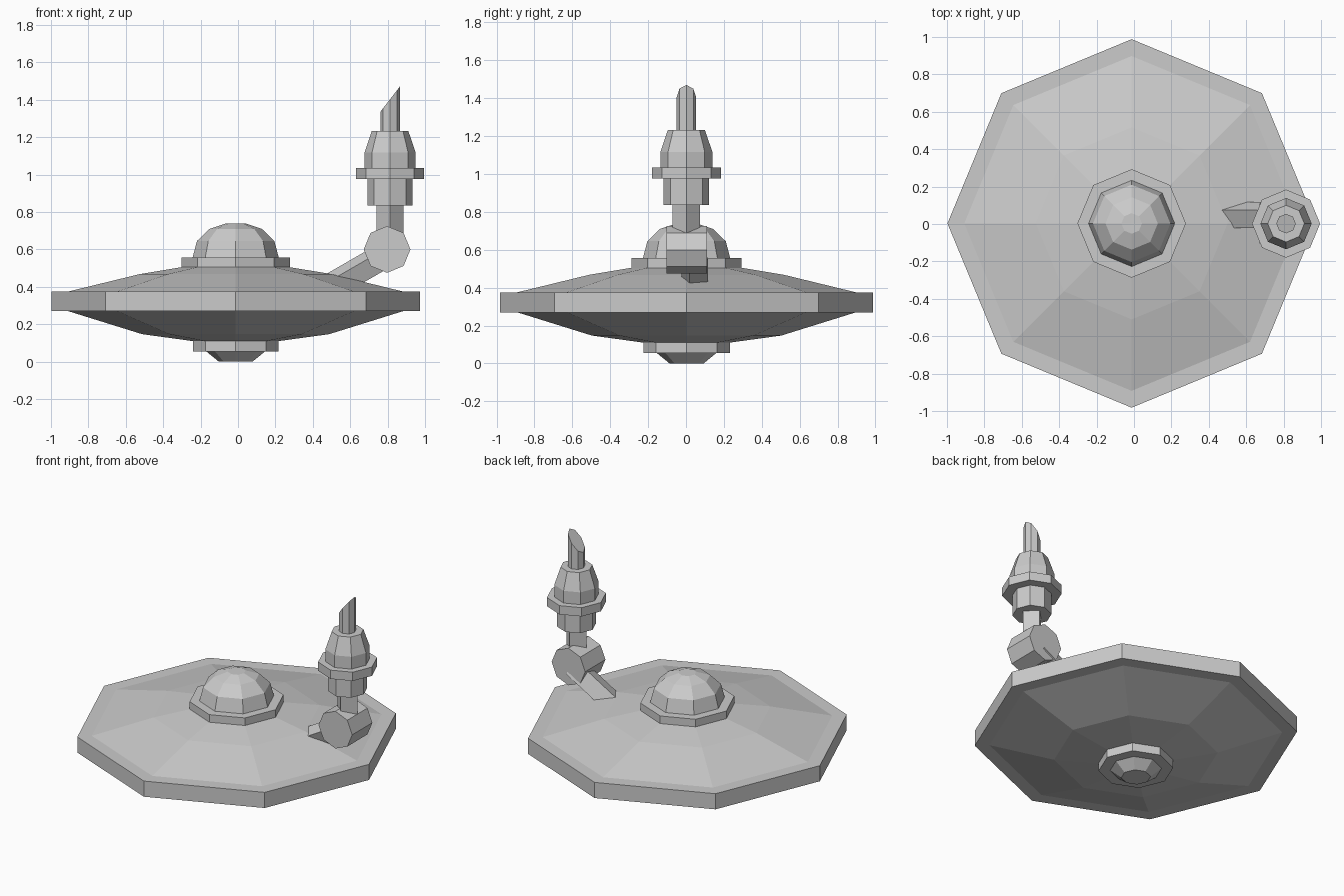
import bpy, bmesh
from math import cos, sin, pi, radians
from mathutils import Matrix, Vector

if "Cube" in bpy.data.objects:
    bpy.data.objects.remove(bpy.data.objects["Cube"])


def lathe(name, profile, sides=8, matrix=Matrix(), turn=0.0):
    """Closed flat-shaded solid from (radius, height) rings, bottom to top."""
    bm = bmesh.new()
    rings = [[bm.verts.new((r * cos(turn + 2 * pi * i / sides),
                            r * sin(turn + 2 * pi * i / sides), z))
              for i in range(sides)] for r, z in profile]
    for low, high in zip(rings, rings[1:]):
        for i in range(sides):
            j = (i + 1) % sides
            bm.faces.new((low[i], low[j], high[j], high[i]))
    bm.faces.new(rings[0][::-1])
    bm.faces.new(rings[-1])
    bm.transform(matrix)
    bmesh.ops.recalc_face_normals(bm, faces=bm.faces)
    mesh = bpy.data.meshes.new(name)
    bm.to_mesh(mesh)
    bm.free()
    obj = bpy.data.objects.new(name, mesh)
    bpy.context.collection.objects.link(obj)
    return obj


# Saucer body and the parts on its centre line
body = Matrix.Translation((-0.0125, 0.003, 0))
lathe("saucer_hull", [(0.23, 0.11), (0.50, 0.147), (0.895, 0.27), (0.985, 0.27),
                      (0.985, 0.375), (0.895, 0.375), (0.513, 0.468), (0.29, 0.505)],
      matrix=body)
lathe("dome_collar", [(0.29, 0.50), (0.29, 0.556)], matrix=body)
lathe("dome", [(0.232, 0.55), (0.207, 0.645), (0.14, 0.71), (0.055, 0.738)], matrix=body)
lathe("belly_collar", [(0.228, 0.055), (0.228, 0.115)], matrix=body)
lathe("belly_nozzle", [(0.09, 0.0), (0.16, 0.057)], matrix=body)

# Slanted strut rising out of the hull
start, end = Vector((0.44, 0.047, 0.37)), Vector((0.797, 0.047, 0.576))
axis = (end - start).normalized()
side = Vector((0, 1, 0))
up = axis.cross(side)
frame = Matrix((side, up, axis)).transposed().to_4x4()
frame.translation = start
lathe("strut", [(0.075, 0), (0.075, (end - start).length)], 4, frame, radians(-22))

# Joint drum lying along y
drum = Matrix.Translation((0.797, 0.003, 0.60)) @ Matrix.Rotation(pi / 2, 4, 'X')
lathe("joint_drum", [(0.125, -0.107), (0.125, 0.107)], matrix=drum)

# Upright turret stack above the joint
turret = Matrix.Translation((0.813, 0.002, 0))
lathe("turret_neck", [(0.073, 0.66), (0.073, 0.84)], 4, turret)
lathe("turret_base", [(0.12, 0.835), (0.12, 0.98)], matrix=turret)
lathe("turret_ring", [(0.182, 0.976), (0.182, 1.035)], matrix=turret)
lathe("turret_head", [(0.137, 1.03), (0.137, 1.117), (0.098, 1.232)], matrix=turret)

# Tip with a slanted cut
tip = lathe("turret_tip", [(0.052, 1.22), (0.052, 1.403)], matrix=turret)
for v in tip.data.vertices:
    if v.co.z > 1.3:
        v.co.z += (v.co.x - 0.813) * 1.29
